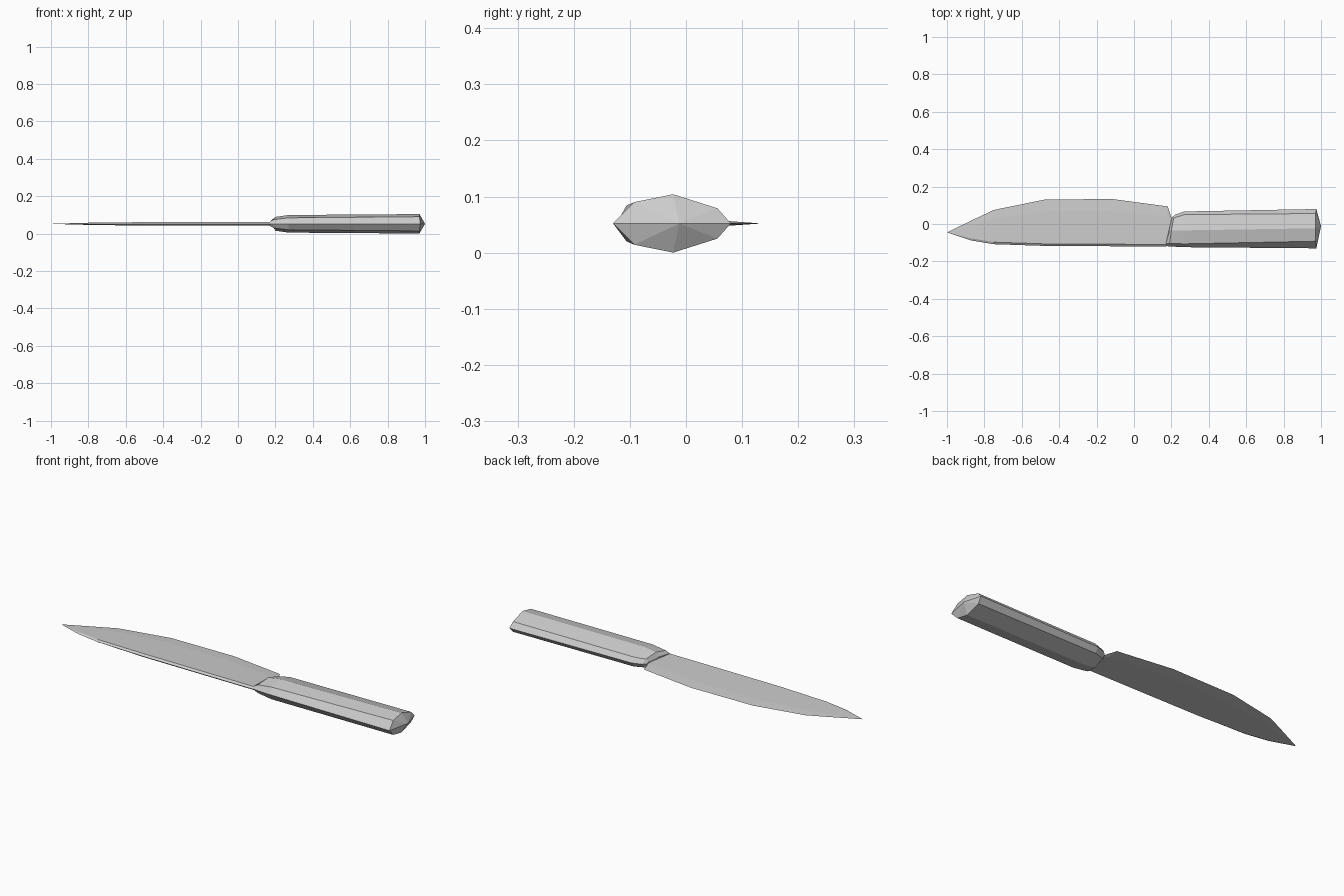
import bpy
import bmesh

cube = bpy.data.objects.get("Cube")
if cube:
    bpy.data.objects.remove(cube, do_unlink=True)

MID = 0.052  # height of the symmetry plane

steel = bpy.data.materials.new("plain_grey")
steel.use_nodes = True
GREY = (0.6, 0.6, 0.6, 1)
steel.diffuse_color = GREY
steel.node_tree.nodes["Principled BSDF"].inputs["Base Color"].default_value = GREY


def loft(name, sections, start=None, end=None):
    """Skin half-sections (x, y, height) mirrored about the mid plane."""
    bm = bmesh.new()
    rings = []
    for half in sections:
        ring = half + [(x, y, -h) for x, y, h in half[-2:0:-1]]
        rings.append([bm.verts.new((x, y, MID + h)) for x, y, h in ring])
    n = len(rings[0])
    for a, b in zip(rings, rings[1:]):
        for i in range(n):
            j = (i + 1) % n
            bm.faces.new((a[i], a[j], b[j], b[i]))
    # close each end with a point, or with a flat cap
    for ring, apex in ((rings[0], start), (rings[-1], end)):
        if apex:
            tip = bm.verts.new((apex[0], apex[1], MID))
            for i in range(n):
                bm.faces.new((ring[i], ring[(i + 1) % n], tip))
        else:
            bm.faces.new(ring)
    bmesh.ops.recalc_face_normals(bm, faces=bm.faces)
    mesh = bpy.data.meshes.new(name)
    bm.to_mesh(mesh)
    bm.free()
    mesh.materials.append(steel)
    obj = bpy.data.objects.new(name, mesh)
    bpy.context.collection.objects.link(obj)
    return obj


def blade_section(x, spine, edge, thick, skew=0.0):
    """Bevelled spine tapering to a thin cutting edge."""
    bevel = spine + 0.011
    near = edge - 0.25 * (edge - spine)
    return [(x, spine, 0), (x, bevel, thick),
            (x + skew, near, thick * 0.5), (x + skew, edge, 0)]


# Blade: x, spine y, cutting edge y, half thickness
blade = [blade_section(*s) for s in (
    (-0.87, -0.088, 0.018, 0.004),
    (-0.75, -0.108, 0.075, 0.007),
    (-0.48, -0.117, 0.130, 0.009),
    (-0.12, -0.119, 0.134, 0.009),
    (0.17, -0.120, 0.094, 0.009, 0.01),
    (0.20, -0.108, 0.034, 0.009),
)]
loft("blade", blade, start=(-1, -0.045))

# Handle: slanted collar, shoulder, grip and pointed butt
handle = [
    [(0.165, -0.116, 0), (0.170, -0.106, 0.011), (0.190, -0.035, 0.012),
     (0.200, 0.024, 0.010), (0.204, 0.036, 0)],
    [(0.188, -0.120, 0), (0.190, -0.104, 0.022), (0.200, -0.035, 0.037),
     (0.212, 0.032, 0.022), (0.220, 0.050, 0)],
    [(0.27, -0.124, 0), (0.27, -0.106, 0.032), (0.27, -0.034, 0.047),
     (0.27, 0.050, 0.025), (0.27, 0.067, 0)],
    [(0.975, -0.130, 0), (0.97, -0.092, 0.038), (0.97, -0.023, 0.052),
     (0.97, 0.056, 0.027), (0.975, 0.080, 0)],
]
loft("handle", handle, end=(1, -0.012))
